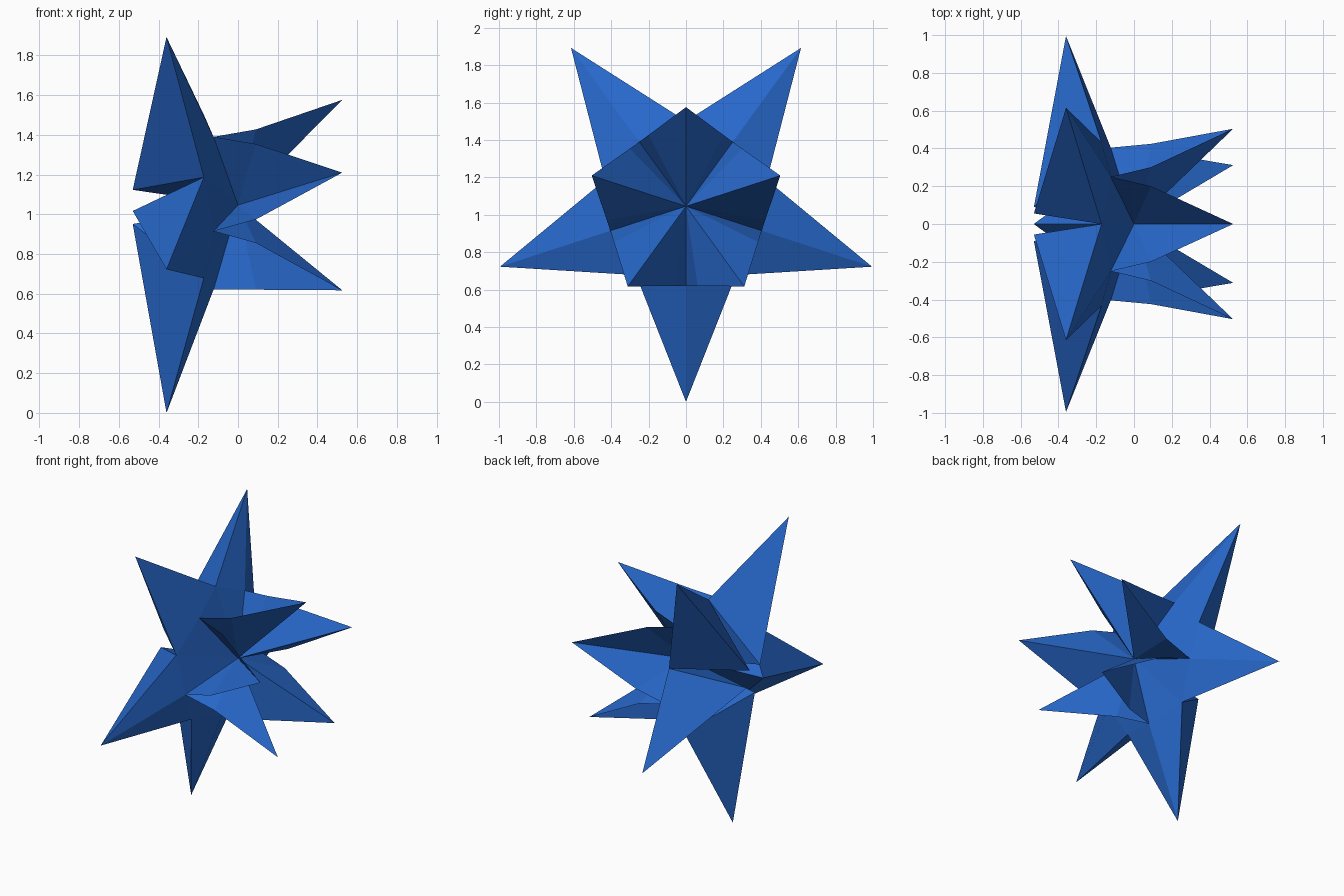
import bpy, bmesh, math
from mathutils import Vector

if "Cube" in bpy.data.objects:
    bpy.data.objects.remove(bpy.data.objects["Cube"])

CENTRE_Z = 1.046

blue = bpy.data.materials.new("blue")
blue.diffuse_color = (0.021, 0.14, 0.60, 1)
blue.use_nodes = True
blue.node_tree.nodes["Principled BSDF"].inputs["Base Color"].default_value = blue.diffuse_color


def polar(x, r, deg):
    """Point at radius r and angle deg around the x axis of the flower."""
    a = math.radians(deg)
    return Vector((x, r * math.cos(a), CENTRE_Z + r * math.sin(a)))


def build(name, faces):
    bm = bmesh.new()
    for f in faces:
        bm.faces.new([bm.verts.new(p) for p in f])
    bmesh.ops.remove_doubles(bm, verts=bm.verts, dist=0.0005)
    bmesh.ops.recalc_face_normals(bm, faces=bm.faces)
    me = bpy.data.meshes.new(name)
    bm.to_mesh(me)
    bm.free()
    me.materials.append(blue)
    ob = bpy.data.objects.new(name, me)
    bpy.context.collection.objects.link(ob)
    return ob


core = polar(0, 0, 0)

# Large outer spikes, each a closed wedge meeting at the core
for i in range(5):
    a = -90 + 72 * i
    tip, back, ridge = polar(-0.36, 1.046, a), polar(-0.53, 0.095, a), polar(-0.123, 0.425, a)
    faces = []
    for s in (-36, 36):
        notch = polar(-0.172, 0.455, a + s)
        faces += [(tip, ridge, notch), (ridge, core, notch),
                  (tip, back, notch), (back, core, notch)]
    build(f"outer_spike_{i + 1}", faces)

# Small front petals, folded along the line from core to tip
for i in range(5):
    a = 90 + 72 * i
    tip = polar(0.525, 0.53, a)
    faces = []
    for s in (-36, 36):
        root = polar(-0.123, 0.425, a + s)
        bend = root.lerp(tip, 0.2)
        bend.x = 0.09
        faces += [(core, root, bend), (core, bend, tip)]
    build(f"front_petal_{i + 1}", faces)
